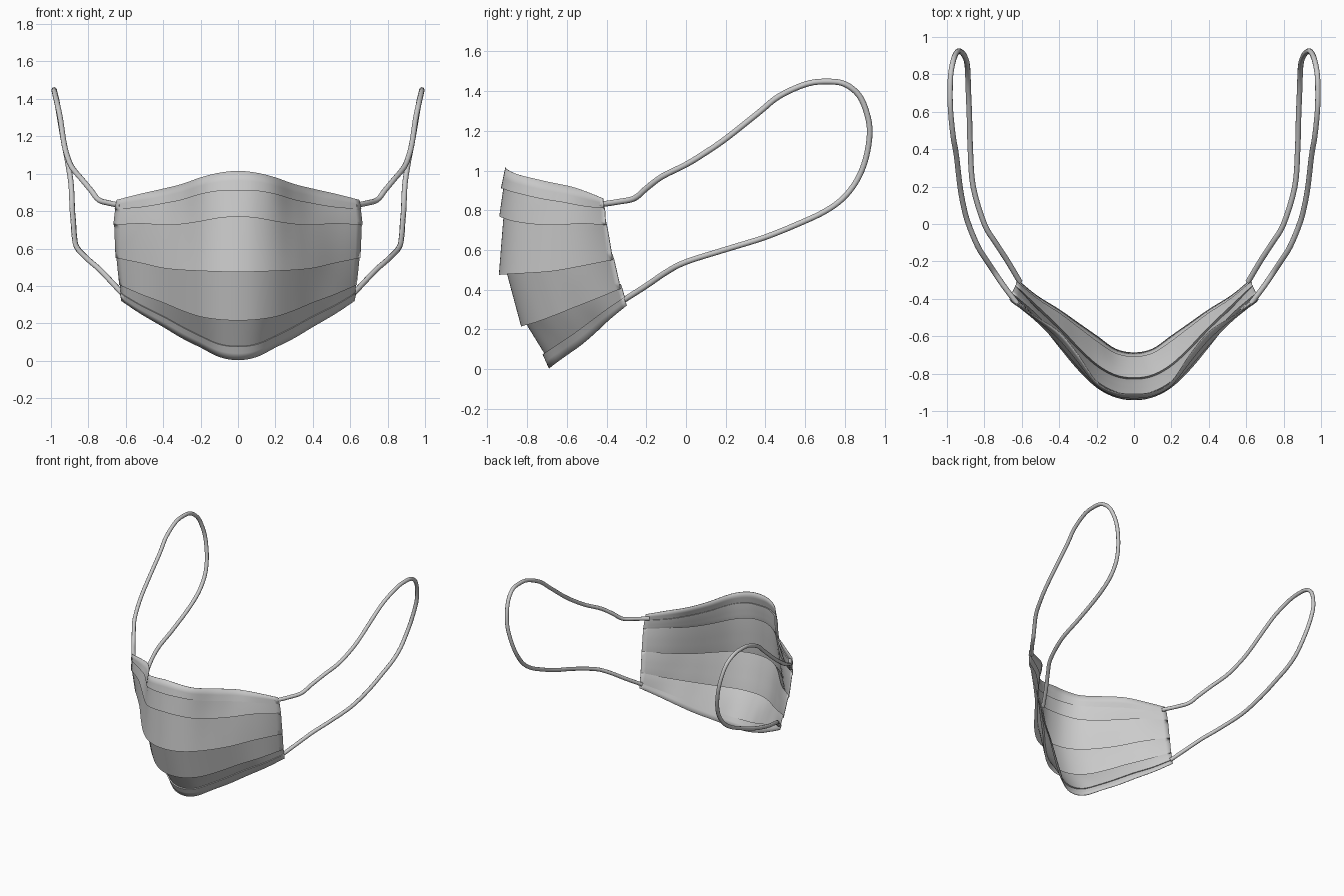
import bpy, bmesh
from mathutils import Vector

if "Cube" in bpy.data.objects:
    bpy.data.objects.remove(bpy.data.objects["Cube"])


def smooth_path(pts, n):
    """Catmull-Rom through pts, n samples per span."""
    p = [Vector(q) for q in pts]
    p = [p[0] * 2 - p[1]] + p + [p[-1] * 2 - p[-2]]
    out = []
    for i in range(1, len(p) - 2):
        a, b, c, d = p[i - 1:i + 3]
        for k in range(n):
            t = k / n
            out.append(0.5 * (2 * b + (c - a) * t + (2 * a - 5 * b + 4 * c - d) * t * t
                              + (3 * b - a - 3 * c + d) * t ** 3))
    return out + [p[-2]]


def row(edge_x, ys, zs):
    """Full-width horizontal line across the mask, from half-width stations."""
    xs = [0, .1, .2, .3, .4, .52, edge_x]
    half = list(zip(xs, ys, zs))
    full = [(-x, y, z) for x, y, z in reversed(half[1:])] + half
    return smooth_path(full, 5)


# Key lines of the cloth, top to bottom
top = row(.65, [-.91, -.90, -.845, -.70, -.58, -.50, -.42],
          [1.015, 1.005, .98, .945, .92, .893, .86])
hem_top = row(.66, [-.932, -.92, -.865, -.74, -.62, -.515, -.415],
              [.91, .908, .89, .86, .84, .82, .81])
pleat_1 = row(.667, [-.94, -.925, -.87, -.765, -.65, -.525, -.405],
              [.77, .763, .745, .73, .725, .733, .725])
pleat_2 = row(.655, [-.942, -.927, -.875, -.78, -.66, -.51, -.37],
              [.475, .476, .48, .485, .495, .522, .55])
pleat_3 = row(.635, [-.83, -.815, -.76, -.67, -.565, -.45, -.33],
              [.215, .22, .235, .268, .31, .355, .405])
hem_low = row(.63, [-.722, -.703, -.64, -.565, -.49, -.41, -.315],
              [.075, .087, .13, .18, .235, .295, .36])
bottom = row(.625, [-.69, -.67, -.60, -.53, -.46, -.385, -.30],
             [.003, .02, .07, .12, .18, .25, .32])


def tucked(line, prev, up, depth):
    """Back of a fold: moved towards the previous line and inwards."""
    out = []
    for p, q in zip(line, prev):
        fade = 1 - min(1, abs(p.x) / .67) ** 3
        d = .004 + depth * fade
        out.append(p.lerp(q, up) + Vector((-d * .7 * p.x / .67, d, 0)))
    return out


def panel(a, b, n):
    return [[p.lerp(q, i / n) for p, q in zip(a, b)] for i in range(n + 1)]


# Pleated cloth: one continuous strip folded at each pleat
lines = panel(top, hem_top, 2)
start = tucked(hem_top, top, .02, .008)
prev = hem_top
for nxt, up, depth in ((pleat_1, .2, .018), (pleat_2, .15, .026), (pleat_3, .15, .022)):
    lines += panel(start, nxt, 5)
    start = tucked(nxt, prev, up, depth)
    prev = nxt
hem_in = tucked(hem_low, pleat_3, .02, .008)
lines += panel(start, hem_in, 4)
lines += panel(hem_low, bottom, 2)

bm = bmesh.new()
grid = [[bm.verts.new(p) for p in line] for line in lines]
for r0, r1 in zip(grid, grid[1:]):
    for i in range(len(r0) - 1):
        bm.faces.new((r0[i], r1[i], r1[i + 1], r0[i + 1]))
mesh = bpy.data.meshes.new("mask_cloth")
bm.to_mesh(mesh)
bm.free()
cloth = bpy.data.objects.new("mask_cloth", mesh)
bpy.context.collection.objects.link(cloth)
solid = cloth.modifiers.new("thickness", 'SOLIDIFY')
solid.thickness = .004
bpy.context.view_layer.objects.active = cloth
cloth.select_set(True)
bpy.ops.object.shade_smooth_by_angle(angle=.7)

# Ear loops: round elastic cord from the upper to the lower corner
LOOP = [(.625, -.425, .83), (.69, -.34, .843), (.745, -.26, .86), (.785, -.20, .91),
        (.835, -.12, .97), (.885, 0, 1.03), (.91, .09, 1.085), (.93, .2, 1.16),
        (.95, .37, 1.295), (.967, .47, 1.375), (.981, .61, 1.437), (.983, .72, 1.448),
        (.98, .80, 1.435), (.967, .87, 1.38), (.952, .91, 1.29), (.935, .925, 1.19),
        (.91, .905, 1.06), (.893, .86, .95), (.888, .79, .86), (.885, .7, .795),
        (.88, .58, .738), (.875, .4, .665), (.86, .2, .603), (.80, 0, .54),
        (.74, -.1, .488), (.675, -.2, .42), (.61, -.31, .35)]


def ear_loop(name, side):
    cu = bpy.data.curves.new(name, 'CURVE')
    cu.dimensions = '3D'
    cu.bevel_depth = .0145
    cu.bevel_resolution = 3
    cu.use_fill_caps = True
    pts = smooth_path([(x * side, y, z) for x, y, z in LOOP], 4)
    sp = cu.splines.new('POLY')
    sp.points.add(len(pts) - 1)
    for sp_pt, p in zip(sp.points, pts):
        sp_pt.co = (*p, 1)
    sp.use_smooth = True
    ob = bpy.data.objects.new(name, cu)
    bpy.context.collection.objects.link(ob)


ear_loop("ear_loop_right", 1)
ear_loop("ear_loop_left", -1)
